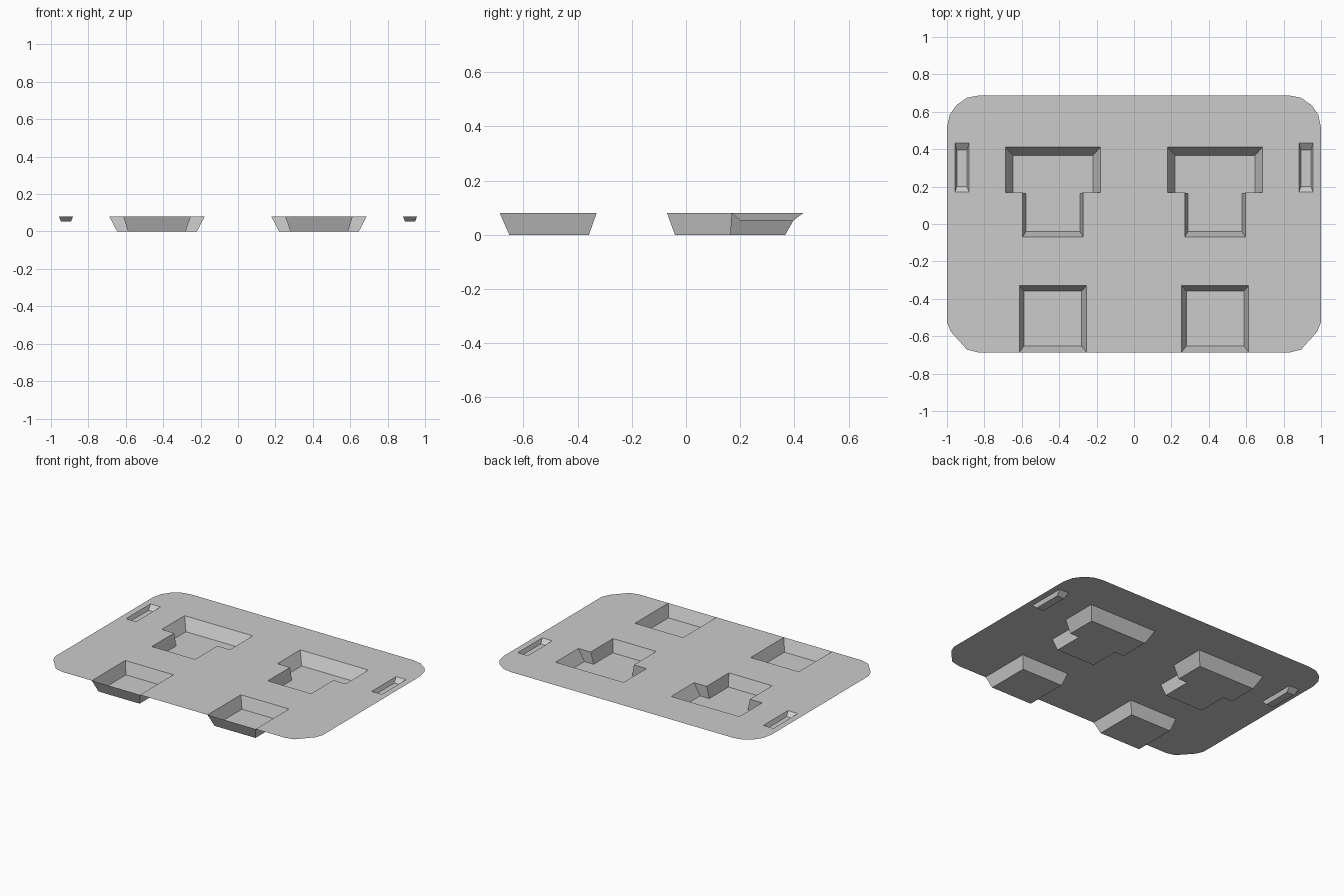
import bpy, bmesh

if "Cube" in bpy.data.objects:
    bpy.data.objects.remove(bpy.data.objects["Cube"])

TOP = 0.08


def finish(name, bm):
    """Make an object from the right-hand half and mirror it across x = 0."""
    mesh = bpy.data.meshes.new(name)
    bm.to_mesh(mesh)
    bm.free()
    ob = bpy.data.objects.new(name, mesh)
    bpy.context.collection.objects.link(ob)
    mod = ob.modifiers.new("Mirror", 'MIRROR')
    mod.use_axis = (True, False, False)
    mod.merge_threshold = 0.0005
    return ob


def rect(x0, x1, y0, y1):
    return [(x0, y0), (x1, y0), (x1, y1), (x0, y1)]


def tee(bar_x, stem_x, y0, y_mid, y1):
    return [(stem_x[0], y0), (stem_x[1], y0), (stem_x[1], y_mid), (bar_x[1], y_mid),
            (bar_x[1], y1), (bar_x[0], y1), (bar_x[0], y_mid), (stem_x[0], y_mid)]


def pocket(name, rim, floor, z):
    """Open tray with walls sloping from the rim down to the floor."""
    bm = bmesh.new()
    up = [bm.verts.new((x, y, TOP)) for x, y in rim]
    low = [bm.verts.new((x, y, z)) for x, y in floor]
    bm.faces.new(low)
    n = len(up)
    for i in range(n):
        j = (i + 1) % n
        bm.faces.new((low[j], low[i], up[i], up[j]))
    return finish(name, bm)


# Rims (right half)
FRONT_Y = -0.687
box_rim = rect(0.253, 0.613, FRONT_Y, -0.33)
tee_rim = tee((0.178, 0.688), (0.272, 0.596), -0.07, 0.168, 0.412)
slot_rim = rect(0.882, 0.957, 0.17, 0.432)

# Hanging pockets
pocket("front_square_pocket", box_rim, rect(0.28, 0.588, -0.652, -0.358), 0)
pocket("tee_pocket", tee_rim,
       tee((0.22, 0.646), (0.289, 0.577), -0.041, 0.163, 0.366), 0)
pocket("side_slot_pocket", slot_rim, rect(0.893, 0.947, 0.2, 0.396), 0.053)

# Plate: rounded outline, notched at the front where the square pocket meets the edge
outline = [(0, FRONT_Y), box_rim[0], box_rim[3], box_rim[2], box_rim[1],
           (0.83, FRONT_Y), (0.893, -0.672), (0.98, -0.575), (1, -0.525),
           (1, 0.515), (0.985, 0.585), (0.95, 0.635), (0.893, 0.675),
           (0.83, 0.687), (0, 0.687)]
bm = bmesh.new()
edges = []
for loop in (outline, tee_rim, slot_rim):
    vs = [bm.verts.new((x, y, TOP)) for x, y in loop]
    edges += [bm.edges.new((vs[i - 1], vs[i])) for i in range(len(vs))]
bmesh.ops.triangle_fill(bm, use_beauty=True, edges=edges, normal=(0, 0, 1))
for f in bm.faces:
    f.normal_update()
    if f.normal.z < 0:
        f.normal_flip()
finish("plate", bm)
